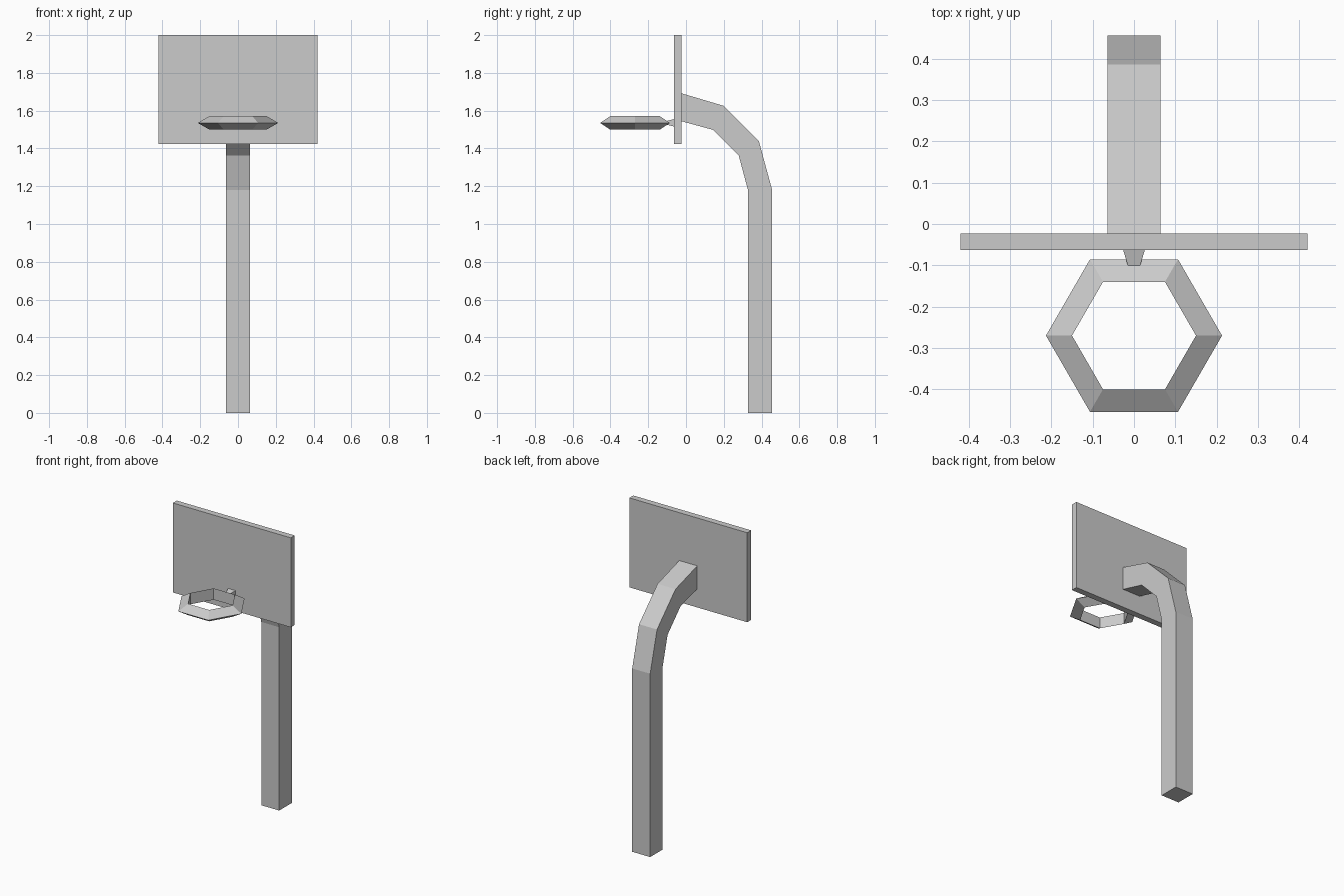
import bpy, bmesh, math

if "Cube" in bpy.data.objects:
    bpy.data.objects.remove(bpy.data.objects["Cube"])


def finish(name, bm):
    bmesh.ops.recalc_face_normals(bm, faces=bm.faces)
    mesh = bpy.data.meshes.new(name)
    bm.to_mesh(mesh)
    bm.free()
    obj = bpy.data.objects.new(name, mesh)
    bpy.context.collection.objects.link(obj)
    return obj


def loft(name, rings, closed=False):
    """Skin quads between equal-sized rings; cap the ends unless closed."""
    bm = bmesh.new()
    loops = [[bm.verts.new(p) for p in ring] for ring in rings]
    n = len(loops[0])
    pairs = list(zip(loops, loops[1:]))
    if closed:
        pairs.append((loops[-1], loops[0]))
    else:
        bm.faces.new(loops[0])
        bm.faces.new(loops[-1])
    for a, b in pairs:
        for i in range(n):
            j = (i + 1) % n
            bm.faces.new((a[i], a[j], b[j], b[i]))
    return finish(name, bm)


def rect_xz(y, hx, z0, z1):
    return [(-hx, y, z0), (hx, y, z0), (hx, y, z1), (-hx, y, z1)]


# Bent square pole: outer and inner side-profile points, bottom to top
outer = [(0.456, 0), (0.456, 1.18), (0.386, 1.438), (0.198, 1.626), (-0.024, 1.692)]
inner = [(0.328, 0), (0.328, 1.18), (0.279, 1.363), (0.145, 1.498), (-0.024, 1.544)]
W = 0.064
loft("pole", [[(-W, *o), (W, *o), (W, *i), (-W, *i)] for o, i in zip(outer, inner)])

# Backboard panel
loft("backboard", [rect_xz(y, 0.42, 1.424, 2.0) for y in (-0.063, -0.023)])

# Tapered bracket joining the rim to the board
loft("rim_bracket", [rect_xz(-0.06, 0.027, 1.515, 1.556),
                     rect_xz(-0.10, 0.015, 1.525, 1.546)])

# Six-sided rim with a triangular section pointing outward
section = [(0.213, 1.535), (0.150, 1.572), (0.150, 1.499)]
rim = []
for k in range(6):
    a = k * math.pi / 3
    rim.append([(r * math.cos(a), -0.27 + r * math.sin(a), z) for r, z in section])
loft("rim", rim, closed=True)
